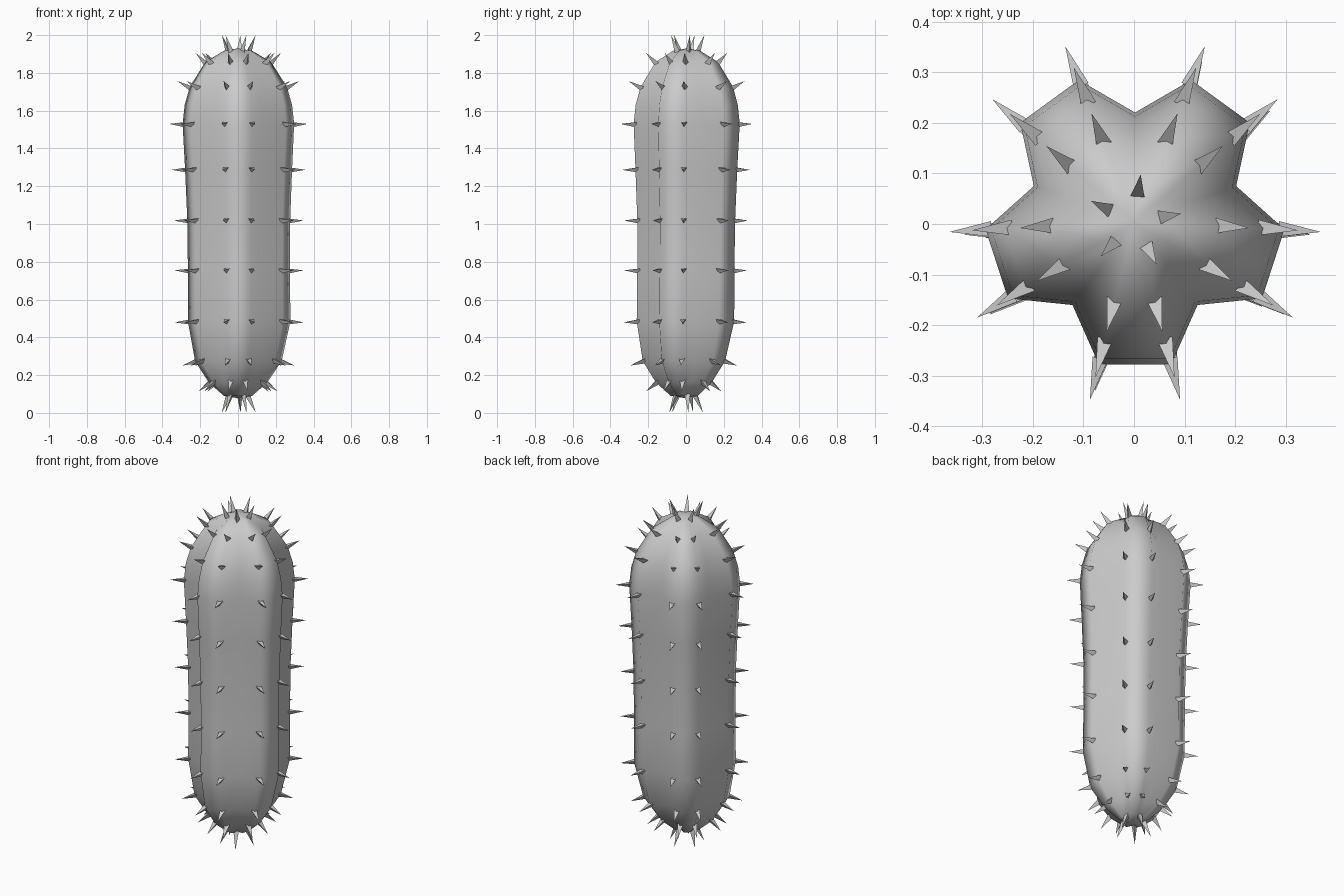
import bpy, bmesh, math
from mathutils import Vector, Matrix

if "Cube" in bpy.data.objects:
    bpy.data.objects.remove(bpy.data.objects["Cube"])

# ridge profile from base to crown: radius, height, axis drift in x and y
PROFILE = [
    (0.075, 0.09, 0.000, -0.008),
    (0.155, 0.160, 0.000, -0.008),
    (0.230, 0.275, 0.002, -0.006),
    (0.272, 0.485, 0.006, 0.003),
    (0.271, 0.755, 0.005, 0.005),
    (0.273, 1.020, 0.004, 0.007),
    (0.284, 1.290, 0.003, 0.008),
    (0.296, 1.530, 0.002, 0.010),
    (0.285, 1.630, 0.002, 0.010),
    (0.258, 1.725, 0.002, 0.010),
    (0.175, 1.857, 0.001, 0.008),
    (0.075, 1.917, 0.000, 0.005),
]
VALLEY = 0.71
SPIKED = [1, 2, 3, 4, 5, 6, 7, 9, 10]

# five lobes, each with a pair of ridges, then a valley
ridges, section = [], []
for k in range(5):
    mid = -90 + 72 * k
    for a in (mid - 14, mid + 14):
        ridges.append(math.radians(a))
        section.append((math.radians(a), 1.0))
    section.append((math.radians(mid + 36), VALLEY))


def polar(r, a, z, cx=0, cy=0):
    return Vector((cx + r * math.cos(a), cy + r * math.sin(a), z))


def add_object(name, bm):
    bmesh.ops.recalc_face_normals(bm, faces=bm.faces)
    me = bpy.data.meshes.new(name)
    bm.to_mesh(me)
    bm.free()
    ob = bpy.data.objects.new(name, me)
    bpy.context.collection.objects.link(ob)
    return ob


# ribbed stem
bm = bmesh.new()
rings = [[bm.verts.new(polar(r * f, a, z, cx, cy)) for a, f in section]
         for r, z, cx, cy in PROFILE]
n = len(section)
for lo, hi in zip(rings, rings[1:]):
    for i in range(n):
        j = (i + 1) % n
        bm.faces.new((lo[i], lo[j], hi[j], hi[i]))
for ring, tip in ((rings[0], (0, -0.005, 0.078)), (rings[-1], (0, 0.005, 1.93))):
    pole = bm.verts.new(tip)
    for i in range(n):
        bm.faces.new((ring[i], ring[(i + 1) % n], pole))
stem = add_object("cactus_stem", bm)
for p in stem.data.polygons:
    p.use_smooth = True

# thorns: slim three-sided spikes
bm = bmesh.new()


def thorn(base, direction, length=0.072, radius=0.018, sink=0.012):
    d = direction.normalized()
    side = d.cross(Vector((0, 0, 1))).normalized()
    up = side.cross(d)
    m = Matrix((side, up, d)).transposed().to_4x4()
    start = base - d * sink
    foot = []
    for k in range(3):
        a = math.radians(-90 + 120 * k)
        off = Vector((radius * math.cos(a), radius * math.sin(a), 0))
        foot.append(bm.verts.new(start + m.to_3x3() @ off))
    tip = bm.verts.new(base + d * length)
    bm.faces.new(foot[::-1])
    for k in range(3):
        bm.faces.new((foot[k], foot[(k + 1) % 3], tip))


# thorns along every ridge, square to the profile
for i in SPIKED:
    r, z, cx, cy = PROFILE[i]
    r0, z0 = PROFILE[i - 1][:2]
    r1, z1 = PROFILE[i + 1][:2]
    slope = math.atan2(-(r1 - r0), z1 - z0)
    for a in ridges:
        thorn(polar(r, a, z, cx, cy), polar(math.cos(slope), a, math.sin(slope)))

# small crown and foot clusters
for z, s in ((1.916, 1), (0.088, -1)):
    for k in range(5):
        a = math.radians(82 - 72 * k)
        thorn(polar(0.058, a, z, 0, 0.004 * s),
              polar(0.40, a, 0.92 * s), length=0.092 if s > 0 else 0.095)
add_object("thorns", bm)
